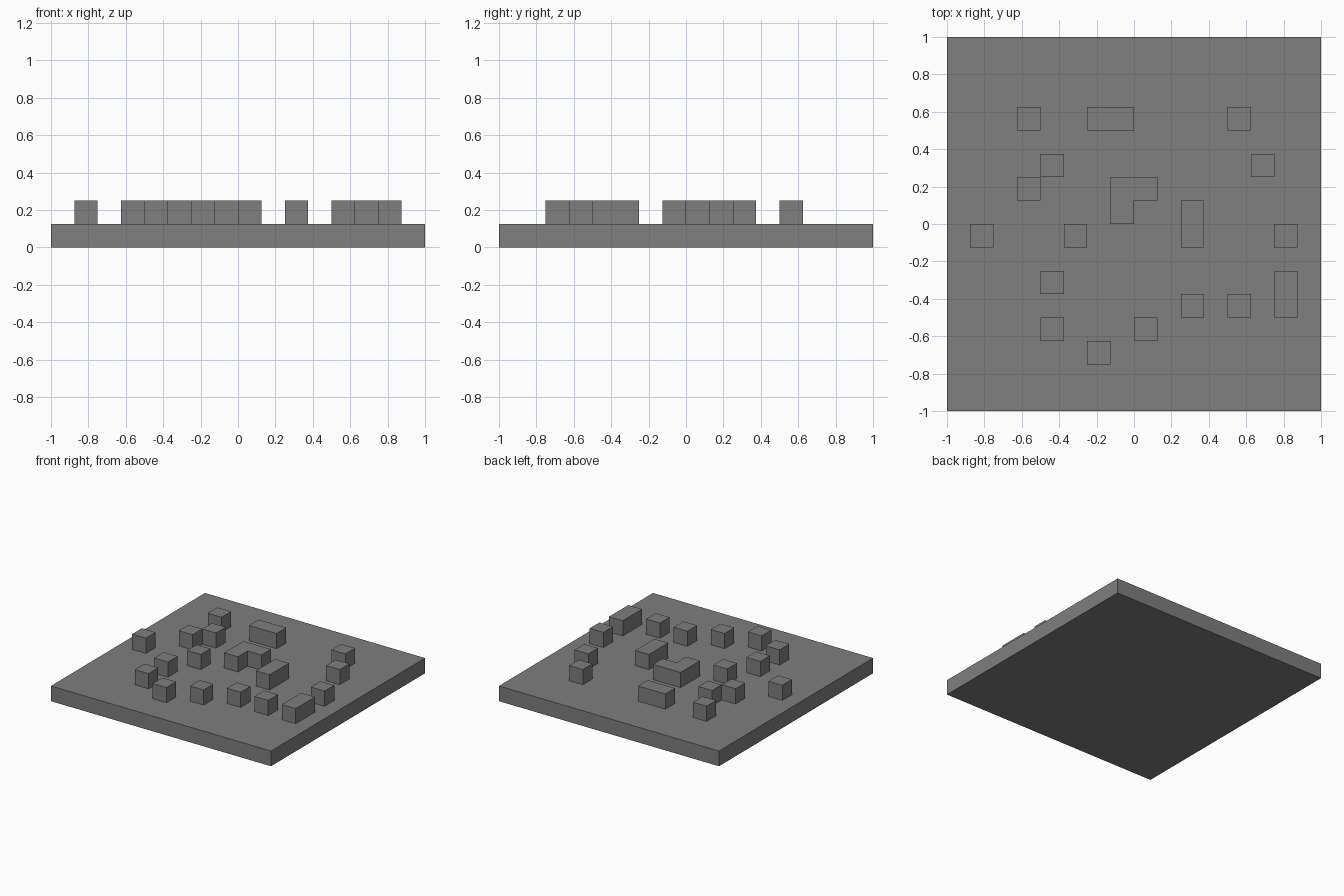
import bpy
import bmesh

CELL = 0.125  # everything sits on a square grid of this size

default_cube = bpy.data.objects.get("Cube")
if default_cube:
    bpy.data.objects.remove(default_cube, do_unlink=True)

# Single grey material
grey = bpy.data.materials.new("plain_grey")
grey.use_nodes = True
colour = (0.21, 0.21, 0.21, 1.0)
grey.diffuse_color = colour
grey.node_tree.nodes["Principled BSDF"].inputs["Base Color"].default_value = colour


def prism(name, outline, bottom, height):
    """Extrude a counter-clockwise outline, given in grid cells, straight up."""
    bm = bmesh.new()
    base = bm.faces.new([bm.verts.new((x * CELL, y * CELL, bottom * CELL)) for x, y in outline])
    extruded = bmesh.ops.extrude_face_region(bm, geom=[base], use_keep_orig=True)
    top_verts = [g for g in extruded["geom"] if isinstance(g, bmesh.types.BMVert)]
    bmesh.ops.translate(bm, verts=top_verts, vec=(0, 0, height * CELL))
    bmesh.ops.recalc_face_normals(bm, faces=bm.faces)
    mesh = bpy.data.meshes.new(name)
    bm.to_mesh(mesh)
    bm.free()
    mesh.materials.append(grey)
    part = bpy.data.objects.new(name, mesh)
    bpy.context.collection.objects.link(part)
    return part


def rectangle(x, y, width=1, depth=1):
    return [(x, y), (x + width, y), (x + width, y + depth), (x, y + depth)]


# Square floor slab
prism("floor_slab", rectangle(-8, -8, 16, 16), 0, 1)

# Single blocks, by their front right grid corner
single_blocks = [
    (-5, 4), (4, 4), (-4, 2), (5, 2), (-5, 1), (-7, -1), (-3, -1), (6, -1),
    (-4, -3), (2, -4), (4, -4), (-4, -5), (0, -5), (-2, -6),
]
for number, (x, y) in enumerate(single_blocks, start=1):
    prism(f"single_block_{number}", rectangle(x, y), 1, 1)

# Double-length blocks
prism("wide_block_back", rectangle(-2, 4, width=2), 1, 1)
prism("deep_block_middle", rectangle(2, -1, depth=2), 1, 1)
prism("deep_block_left", rectangle(6, -4, depth=2), 1, 1)

# L-shaped block near the centre
prism("corner_block", [(-1, 0), (0, 0), (0, 1), (1, 1), (1, 2), (-1, 2)], 1, 1)
